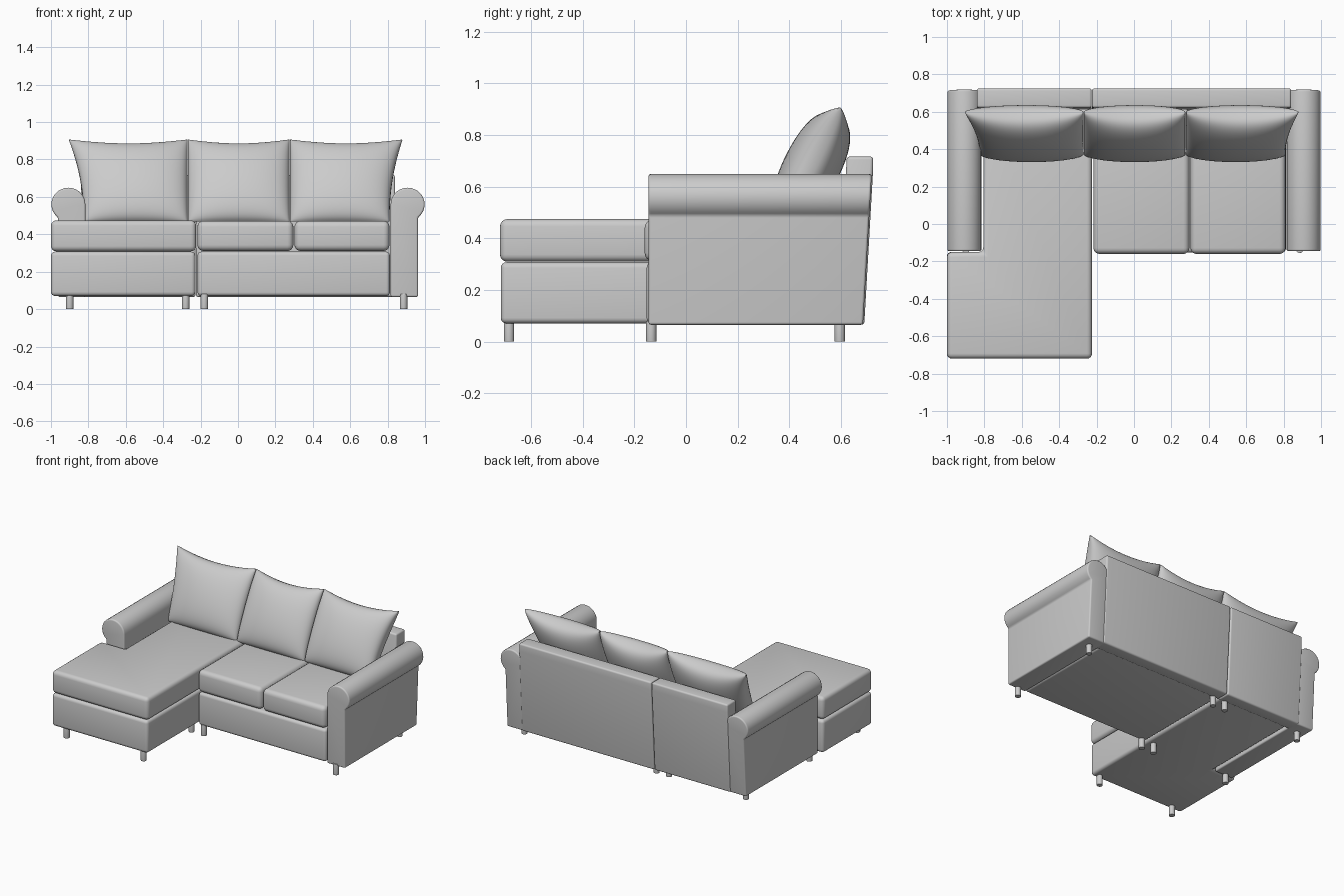
import bpy, bmesh, math
from math import sin, cos, pi, radians

if "Cube" in bpy.data.objects:
    bpy.data.objects.remove(bpy.data.objects["Cube"])


def finish(name, bm):
    bmesh.ops.recalc_face_normals(bm, faces=bm.faces)
    me = bpy.data.meshes.new(name)
    bm.to_mesh(me)
    bm.free()
    ob = bpy.data.objects.new(name, me)
    bpy.context.collection.objects.link(ob)
    bpy.ops.object.select_all(action='DESELECT')
    ob.select_set(True)
    bpy.context.view_layer.objects.active = ob
    bpy.ops.object.shade_smooth_by_angle(angle=radians(35))
    return ob


def prism(name, pts, axis, a, b, bevel, warp=None):
    """Extrude a 2D outline along an axis from a to b, then round its sharp edges."""
    place = {'x': lambda p, t: (t, p[0], p[1]),
             'y': lambda p, t: (p[0], t, p[1]),
             'z': lambda p, t: (p[0], p[1], t)}[axis]
    bm = bmesh.new()
    lo = [bm.verts.new(place(p, a)) for p in pts]
    hi = [bm.verts.new(place(p, b)) for p in pts]
    bm.faces.new(lo)
    bm.faces.new(hi)
    n = len(pts)
    for i in range(n):
        j = (i + 1) % n
        bm.faces.new((lo[i], lo[j], hi[j], hi[i]))
    bmesh.ops.recalc_face_normals(bm, faces=bm.faces)
    if warp:
        for v in bm.verts:
            warp(v.co)
    sharp = [e for e in bm.edges if e.calc_face_angle(0) > 0.6]
    bmesh.ops.bevel(bm, geom=sharp, offset=bevel, segments=4, profile=0.5,
                    affect='EDGES', clamp_overlap=True)
    return finish(name, bm)


def rect(x0, y0, x1, y1):
    return [(x0, y0), (x1, y0), (x1, y1), (x0, y1)]


# Chaise base and cushion: L-shaped, wrapping in front of the left arm
def chaise_outline(front, right, back):
    return [(-1.0, front), (right, front), (right, back),
            (-0.805, back), (-0.805, -0.15), (-1.0, -0.15)]


prism("chaise_base", chaise_outline(-0.717, -0.228, 0.62), 'z', 0.07, 0.307, 0.022)
prism("chaise_cushion", chaise_outline(-0.72, -0.224, 0.62), 'z', 0.309, 0.474, 0.028)

# Two-seat base and its loose cushions
prism("seat_base", rect(-0.216, -0.152, 0.812, 0.62), 'z', 0.07, 0.307, 0.02)
for i, (x0, x1) in enumerate([(-0.217, 0.296), (0.302, 0.81)]):
    prism(f"seat_cushion_{i + 1}", rect(x0, -0.16, x1, 0.62), 'z', 0.311, 0.472, 0.032)


# Rolled arms: panel with a scroll on top, rear end leaning back
def lean(co):
    if co.y > 0.5:
        co.y += 0.035 * (co.z - 0.065) / 0.6


for side, s in (("left", -1), ("right", 1)):
    outline = [(s * 0.816, 0.065), (s * 0.963, 0.065)]
    for k in range(19):
        t = radians(-53 + 233 * k / 18)
        outline.append((s * (0.907 + 0.091 * cos(t)), 0.56 + 0.089 * sin(t)))
    prism(f"{side}_arm", outline, 'y', -0.145, 0.685, 0.01, lean)

# Back in two sections with a seam between them
back = [(0.595, 0.065), (0.69, 0.065), (0.724, 0.66), (0.725, 0.716), (0.622, 0.716)]
for name, x0, x1 in (("chaise_back", -0.84, -0.227), ("seat_back", -0.224, 0.84)):
    prism(name, back, 'x', x0, x1, 0.012)


# Leaning back pillows: two domed sheets sharing a seam
def pillow(name, xl, xr, flare_l, flare_r):
    n, tilt = 28, radians(27)
    bm = bmesh.new()
    for sgn, thick in ((-1, 0.105), (1, 0.115)):
        grid = []
        for i in range(n + 1):
            row = []
            for j in range(n + 1):
                u = sin(pi / 2 * (2 * i / n - 1))
                v = sin(pi / 2 * (2 * j / n - 1))
                s = (v + 1) / 2
                left, right = xl - flare_l * s ** 2.2, xr + flare_r * s ** 2.2
                x = left + (right - left) * (u + 1) / 2
                h = 0.25 * v - 0.035 * (1 - u * u) * s ** 4
                d = sgn * thick * (max(0, 1 - u * u) * max(0, 1 - v * v)) ** 0.38
                y = 0.485 + h * sin(tilt) + d * cos(tilt)
                z = 0.683 + h * cos(tilt) - d * sin(tilt)
                row.append(bm.verts.new((x, y, max(z, 0.468))))
            grid.append(row)
        for i in range(n):
            for j in range(n):
                bm.faces.new((grid[i][j], grid[i + 1][j], grid[i + 1][j + 1], grid[i][j + 1]))
    bmesh.ops.remove_doubles(bm, verts=bm.verts, dist=0.0004)
    finish(name, bm)


pillow("left_back_pillow", -0.825, -0.27, 0.08, 0.0)
pillow("middle_back_pillow", -0.268, 0.275, 0.0, 0.0)
pillow("right_back_pillow", 0.278, 0.81, 0.0, 0.07)

# Round feet
feet = [(x, y) for x in (-0.9, -0.28, -0.18, 0.885) for y in (-0.135, 0.595)]
feet += [(-0.9, -0.685), (-0.28, -0.685)]
for i, (x, y) in enumerate(feet):
    ring = [(x + 0.02 * cos(2 * pi * k / 20), y + 0.02 * sin(2 * pi * k / 20)) for k in range(20)]
    prism(f"foot_{i + 1}", ring, 'z', 0.0, 0.08, 0.001)
